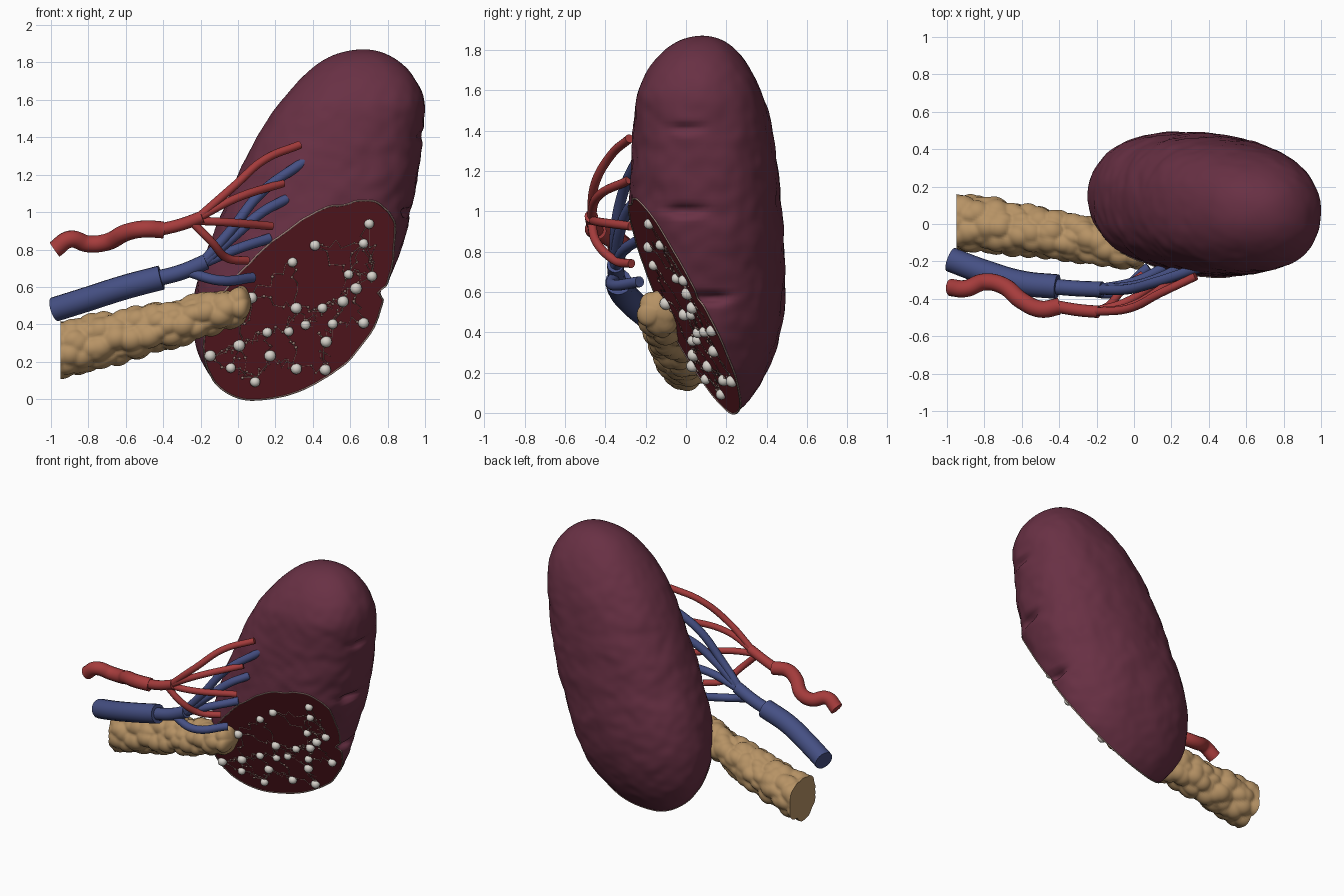
import bpy, bmesh, math, random
from mathutils import Vector, Matrix, noise

if "Cube" in bpy.data.objects:
    bpy.data.objects.remove(bpy.data.objects["Cube"])

random.seed(4)


def mat(name, rgb):
    m = bpy.data.materials.new(name)
    m.diffuse_color = (*rgb, 1)
    m.use_nodes = True
    m.node_tree.nodes["Principled BSDF"].inputs["Base Color"].default_value = m.diffuse_color
    return m


CAPSULE = mat("capsule", (0.14, 0.03, 0.058))
PULP = mat("red_pulp", (0.18, 0.017, 0.027))
WHITE = mat("white_pulp", (0.68, 0.65, 0.6))
FIBRE = mat("fibre", (0.34, 0.22, 0.19))
RED = mat("artery", (0.38, 0.045, 0.045))
BLUE = mat("vein", (0.06, 0.08, 0.23))
TAN = mat("gland", (0.47, 0.29, 0.13))


def add_mesh(bm, name, *mats):
    me = bpy.data.meshes.new(name)
    bm.to_mesh(me)
    bm.free()
    ob = bpy.data.objects.new(name, me)
    bpy.context.collection.objects.link(ob)
    for m in mats:
        me.materials.append(m)
    return ob


def tubes(name, paths, radius, m, cyclic=False, smooth=True, res=6):
    """One curve object with a round tube along every path."""
    cu = bpy.data.curves.new(name, 'CURVE')
    cu.dimensions = '3D'
    cu.bevel_depth, cu.bevel_resolution, cu.use_fill_caps = radius, res, True
    cu.resolution_u = 8
    for path in paths:
        sp = cu.splines.new('BEZIER' if smooth else 'POLY')
        pts = sp.bezier_points if smooth else sp.points
        pts.add(len(path) - 1)
        for p, co in zip(pts, path):
            if smooth:
                p.co = co
                p.handle_left_type = p.handle_right_type = 'AUTO'
            else:
                p.co = (*co, 1)
        sp.use_cyclic_u = cyclic
    cu.materials.append(m)
    ob = bpy.data.objects.new(name, cu)
    bpy.context.collection.objects.link(ob)
    return ob


def catmull(v, t):
    """v has one extra value at each end; t runs 0..1 over the inner ones."""
    n = len(v) - 3
    i = min(int(t * n), n - 1)
    f = t * n - i
    a, b, c, d = v[i:i + 4]
    return b + 0.5 * f * (c - a + f * (2*a - 5*b + 4*c - d + f * (3*(b - c) + d - a)))


def loft(rings, sharp_start=True):
    """Skin a list of vertex-coordinate rings."""
    bm = bmesh.new()
    vs = [[bm.verts.new(p) for p in r] for r in rings]
    n = len(vs[0])
    for a, b in zip(vs, vs[1:]):
        for k in range(n):
            bm.faces.new((a[k], a[(k+1) % n], b[(k+1) % n], b[k])).smooth = True
    for r in (vs[0], vs[-1]):
        f = bm.faces.new(r)
        for e in f.edges:
            e.smooth = not (sharp_start and r is vs[0])
    bmesh.ops.recalc_face_normals(bm, faces=bm.faces)
    return bm


# Spleen body: extents at every 15 degrees from bottom pole to top pole
XMIN = [.17, .03, -.10, -.205, -.245, -.215, -.12, -.02, .09, .225, .365, .505, .67]
XMAX = [.17, .33, .47, .63, .74, .815, .905, .955, .985, .995, .925, .81, .67]
YMIN = [.14, .03, -.07, -.15, -.21, -.25, -.275, -.275, -.26, -.24, -.16, -.05, .08]
YMAX = [.14, .215, .32, .41, .47, .49, .48, .46, .43, .375, .295, .20, .08]
NOTCHES = [(1.41, .0, .03), (1.0, .0, .06), (.57, .12, .075)]


def extend(lo, hi):
    return [hi[1]] + lo + [hi[-2]]


cols = [extend(XMIN, XMAX), extend(XMAX, XMIN), extend(YMIN, YMAX), extend(YMAX, YMIN)]
rings = []
N, S = 150, 112
for i in range(N + 1):
    t = min(max(i / N, .004), .996)
    z = .905 - .965 * math.cos(t * math.pi)
    x0, x1, y0, y1 = [catmull(c, t) for c in cols]
    ring = []
    for k in range(S):
        a = 2 * math.pi * k / S
        c, s = [math.copysign(abs(v) ** .88, v) for v in (math.cos(a), math.sin(a))]
        p = Vector(((x0+x1)/2 + (x1-x0)/2*c, (y0+y1)/2 + (y1-y0)/2*s, z))
        p.y -= .022 * c * math.sin(t * math.pi)
        lump = .010 * noise.noise(p * 6) + .006 * noise.noise(p * 15)
        p += Vector((c, s, 0)) * lump * math.sin(t * math.pi)
        if c > 0:
            for zn, yn, d in NOTCHES:
                bend = zn + .8 * (p.y - yn)**2
                p.x -= d * math.exp(-((z-bend)/.022)**2 - ((p.y-yn)/.08)**2)
        ring.append(p)
    rings.append(ring)
bm = loft(rings, False)

# Slanted cut face
CUT_N = Vector((.245, -1, -.6)).normalized()


def on_cut(x, z, lift=0):
    return Vector((x, .215 - .6*z + .245*x, z)) + CUT_N * lift


bmesh.ops.bisect_plane(bm, geom=bm.verts[:] + bm.edges[:] + bm.faces[:],
                       plane_co=on_cut(0, 0), plane_no=CUT_N, clear_outer=True)
edges = [e for e in bm.edges if e.is_boundary]
cap = bmesh.ops.contextual_create(bm, geom=edges)['faces']
rim = []
for f in cap:
    f.material_index, f.smooth = 1, False
    f.normal_update()
    if f.normal.dot(CUT_N) < 0:
        f.normal_flip()
    for e in f.edges:
        e.smooth = False
    rim = [v.co.copy() for v in f.verts]
add_mesh(bm, "spleen_body", CAPSULE, PULP)
if rim:
    tubes("cut_rim", [rim], .005, FIBRE, cyclic=True, smooth=False, res=1)

# White pulp nodules on the cut
NODES = [(.70, .94), (.67, .835), (.41, .825), (.29, .735), (.59, .67), (.715, .66),
         (.63, .595), (.56, .525), (.31, .49), (.45, .49), (.67, .41), (.505, .405),
         (.36, .40), (.27, .365), (.155, .36), (.005, .29), (.17, .235), (.47, .31),
         (-.15, .235), (-.04, .17), (.09, .095), (.31, .165), (.465, .16), (.07, .545)]


def beads(name, pts, m, rmin, rmax, sub):
    b = bmesh.new()
    for p in pts:
        bmesh.ops.create_icosphere(b, subdivisions=sub, radius=random.uniform(rmin, rmax),
                                   matrix=Matrix.Translation(p))
    for f in b.faces:
        f.smooth = True
    add_mesh(b, name, m)


beads("white_pulp_nodules", [on_cut(x, z, .006) for x, z in NODES], WHITE, .025, .032, 3)

# Fine fibres and specks between the nodules
strands, specks = [], []
for x, z in NODES:
    near = sorted(NODES, key=lambda q: math.hypot(q[0]-x, q[1]-z))[2:4]
    for nx, nz in near:
        path = []
        for j in range(9):
            t = j / 8
            w = .03 * math.sin(math.pi * t)
            path.append(on_cut(x+(nx-x)*t + random.uniform(-w, w),
                               z+(nz-z)*t + random.uniform(-w, w)))
        strands.append(path)
        specks += random.sample(path[1:-1], 3)
tubes("trabeculae", strands, .0022, FIBRE, smooth=False, res=1)
beads("trabecula_specks", specks, FIBRE, .005, .010, 1)

# Splenic artery: winding trunk and four branches
tubes("artery_trunk", [[(-.98, -.34, .80), (-.90, -.345, .855), (-.80, -.31, .83),
                        (-.70, -.33, .84), (-.60, -.41, .89), (-.50, -.455, .91),
                        (-.40, -.44, .905)]], .046, RED)
tubes("artery_stem", [[(-.42, -.44, .905), (-.3, -.46, .935), (-.19, -.47, .975)]], .033, RED)
tubes("artery_branches", [
    [(-.22, -.47, .965), (-.02, -.45, 1.14), (.14, -.37, 1.28), (.33, -.28, 1.36)],
    [(-.22, -.47, .965), (-.02, -.44, 1.07), (.24, -.28, 1.155)],
    [(-.24, -.47, .955), (-.05, -.42, .945), (.18, -.27, .925)],
    [(-.25, -.47, .95), (-.14, -.44, .84), (-.06, -.35, .755), (.05, -.27, .74)]],
    .022, RED)

# Splenic vein: wide trunk and four branches
tubes("vein_trunk", [[(-.98, -.19, .48), (-.82, -.25, .53), (-.6, -.315, .60),
                      (-.41, -.335, .65)]], .066, BLUE)
tubes("vein_stem", [[(-.43, -.335, .645), (-.3, -.345, .68), (-.17, -.35, .735)]], .042, BLUE)
tubes("vein_branches", [
    [(-.2, -.35, .72), (-.04, -.35, .90), (.12, -.31, 1.10), (.36, -.23, 1.275)],
    [(-.18, -.35, .73), (0, -.33, .89), (.13, -.29, 1.0), (.26, -.23, 1.07)],
    [(-.2, -.35, .72), (0, -.31, .805), (.17, -.23, .86)],
    [(-.28, -.35, .685), (-.1, -.365, .635), (.08, -.23, .65)]], .027, BLUE)

# Pancreas tail: lumpy tapered gland with a flat cut end
STATIONS = [(-.95, .01, .27, .138), (-.62, -.025, .335, .128), (-.32, -.075, .41, .113),
            (-.02, -.13, .49, .092)]
ext = [[2*c[0] - c[1]] + list(c) + [2*c[-1] - c[-2]] for c in zip(*STATIONS)]
prof = [tuple(catmull(c, i / 84) for c in ext) for i in range(85)]
x, y, z, r = prof[-1]
prof += [(x + .09*math.sin(a), y - .015*math.sin(a), z + .02*math.sin(a), r*math.cos(a))
         for a in (math.radians(d) for d in range(8, 90, 9))]
rings = []
for x, y, z, r in prof:
    ring = []
    for k in range(72):
        a = 2 * math.pi * k / 72
        d = Vector((0, math.cos(a), math.sin(a)))
        p = Vector((x, y, z)) + d * r
        near = noise.voronoi(p * 12)[0][0]
        ring.append(p + d * min(1, r / .06) * .046 * (.6 - min(near, 1.1)**2))
    rings.append(ring)
add_mesh(loft(rings), "pancreas_tail", TAN)

# Turn the curve tubes into meshes
bpy.ops.object.select_all(action='DESELECT')
for ob in bpy.context.scene.objects:
    if ob.type == 'CURVE':
        ob.select_set(True)
        bpy.context.view_layer.objects.active = ob
bpy.ops.object.convert(target='MESH')
